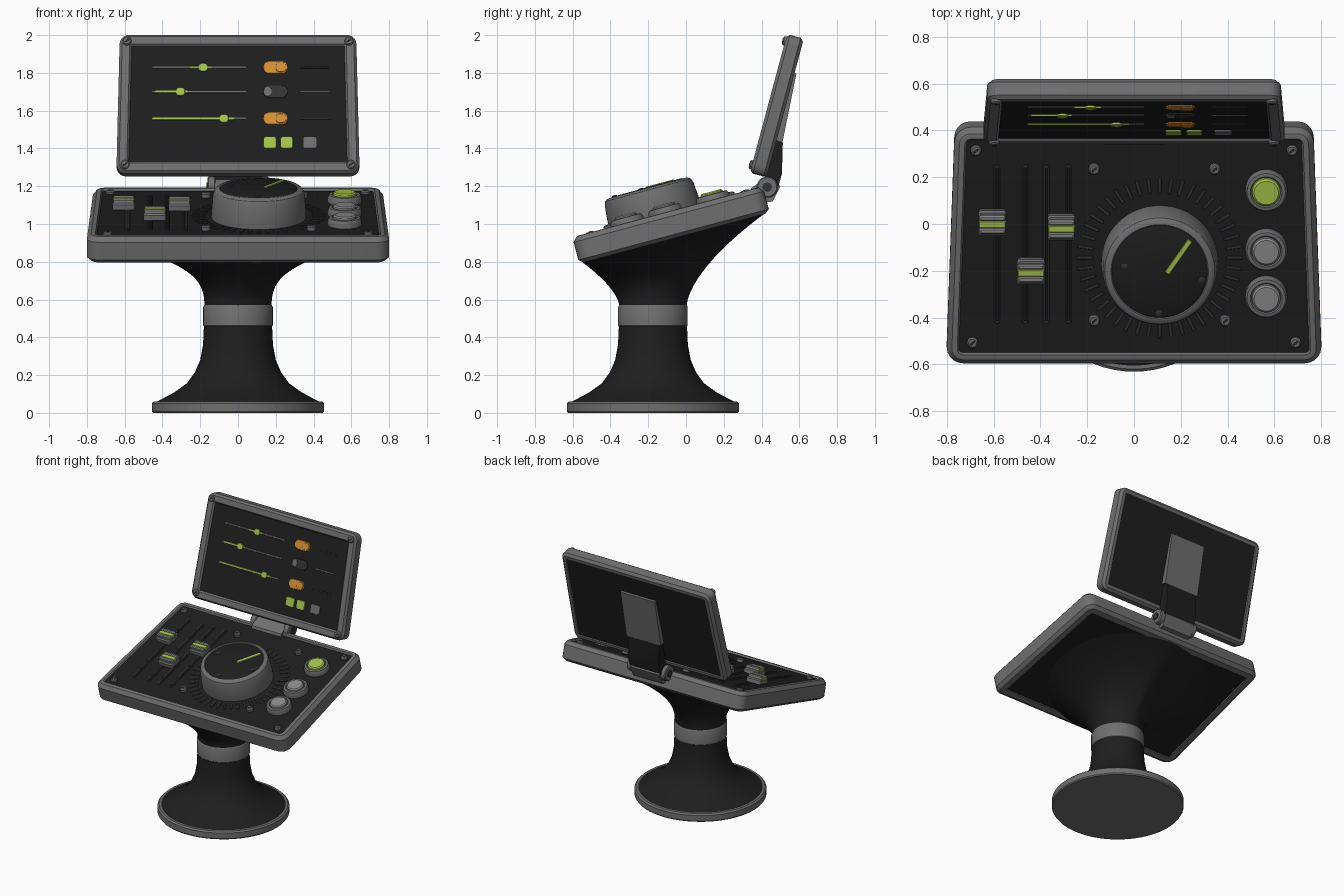
import bpy, bmesh, math
from mathutils import Matrix, Vector

cube = bpy.data.objects.get("Cube")
if cube:
    bpy.data.objects.remove(cube, do_unlink=True)


def material(name, rgb):
    m = bpy.data.materials.new(name)
    m.use_nodes = True
    m.diffuse_color = (*rgb, 1)
    bsdf = m.node_tree.nodes["Principled BSDF"]
    bsdf.inputs["Base Color"].default_value = (*rgb, 1)
    bsdf.inputs["Roughness"].default_value = 0.6
    return m


GREY = material("body_grey", (0.16, 0.16, 0.16))
BLACK = material("panel_black", (0.013, 0.013, 0.013))
DARK = material("dark_grey", (0.035, 0.035, 0.035))
LIGHT = material("light_grey", (0.26, 0.26, 0.26))
GREEN = material("lime_green", (0.38, 0.56, 0.07))
ORANGE = material("amber_orange", (0.68, 0.28, 0.03))


def loft(name, rings, mats, M=Matrix()):
    """Skin rings of points; mats = one material, or [cap, band..., cap]."""
    if not isinstance(mats, list):
        mats = [mats] * (len(rings) + 1)
    slots = list(dict.fromkeys(mats))
    bm = bmesh.new()
    vs = [[bm.verts.new(M @ Vector(p)) for p in ring] for ring in rings]
    n = len(rings[0])
    bm.faces.new(vs[0][::-1]).material_index = slots.index(mats[0])
    for a, b, m in zip(vs, vs[1:], mats[1:]):
        for i in range(n):
            j = (i + 1) % n
            bm.faces.new((a[i], a[j], b[j], b[i])).material_index = slots.index(m)
    bm.faces.new(vs[-1]).material_index = slots.index(mats[-1])
    bmesh.ops.recalc_face_normals(bm, faces=bm.faces)
    me = bpy.data.meshes.new(name)
    bm.to_mesh(me)
    bm.free()
    for m in slots:
        me.materials.append(m)
    ob = bpy.data.objects.new(name, me)
    bpy.context.collection.objects.link(ob)
    bpy.ops.object.select_all(action='DESELECT')
    ob.select_set(True)
    bpy.context.view_layer.objects.active = ob
    bpy.ops.object.shade_smooth_by_angle(angle=math.radians(32))
    return ob


def lathe(name, profile, mats, M=Matrix(), seg=48):
    ring = [(math.cos(k * math.tau / seg), math.sin(k * math.tau / seg)) for k in range(seg)]
    return loft(name, [[(r * c, r * s, z) for c, s in ring] for r, z in profile], mats, M)


def outline(front, back, half, r, off, z):
    """Rounded trapezoid, shrunk by off."""
    rr, pts = max(r - off, 0.003), []
    for q, (sx, sy) in enumerate(((1, 1), (-1, 1), (-1, -1), (1, -1))):
        w = (back if sy > 0 else front) - off - rr
        for k in range(6):
            a = (q + k / 5) * math.pi / 2
            pts.append((sx * w + rr * math.cos(a), sy * (half - off - rr) + rr * math.sin(a), z))
    return pts


def tray(name, front, back, half, r, steps, mats, M):
    return loft(name, [outline(front, back, half, r, o, z) for o, z in steps], mats, M)


def box(name, M, x, y, hx, hy, z0, z1, mat, r=0.005, bevel=0.002, turn=0):
    T = M @ Matrix.Translation((x, y, 0)) @ Matrix.Rotation(turn, 4, 'Z')
    return tray(name, hx, hx, hy, r, [(0, z0), (0, z1 - bevel), (bevel, z1)], mat, T)


def extrude_x(name, poly, half, mat, M=Matrix()):
    return loft(name, [[(x, y, z) for y, z in poly] for x in (-half, half)], mat, M)


def at(M, x, y, z=0):
    return M @ Matrix.Translation((x, y, z))


def screw(name, M, x, y, z=0, r=0.024):
    lathe(name, [(r, z - 0.02), (r, z + 0.008), (r * 0.75, z + 0.014)], GREY, at(M, x, y), 12)
    box(name + "_slot", M, x, y, r * 0.5, 0.004, z + 0.01, z + 0.016, DARK, 0.002, 0.001, 0.7)


# Pedestal
P = Matrix.Translation((0, -0.175, 0))
lathe("base_disc", [(0.45, 0), (0.456, 0.008), (0.456, 0.05), (0.445, 0.06)], GREY, P, 64)
lathe("column", [(0.44, 0.055), (0.40, 0.075), (0.335, 0.11), (0.27, 0.157), (0.228, 0.215),
                 (0.2, 0.28), (0.185, 0.36), (0.18, 0.47)], BLACK, P, 64)
lathe("neck_ring", [(0.178, 0.455), (0.184, 0.462), (0.184, 0.56), (0.178, 0.572)], GREY, P, 64)

# Flared neck blending into the tilted console
rings = []
for k in range(15):
    t, ring = k / 14, []
    for i in range(64):
        c, s = math.cos(i * math.tau / 64), math.sin(i * math.tau / 64)
        tx, ty = 0.6 * c, -0.065 + 0.485 * s
        tz = 0.795 + 0.268 * (ty + 0.5625)
        f = t ** (1.6 + 0.9 * abs(c))
        ring.append((0.178 * c * (1 - f) + tx * f, (-0.175 + 0.178 * s) * (1 - f) + ty * f,
                     0.565 + t * (tz - 0.565)))
    rings.append(ring)
loft("flared_neck", rings, BLACK)

# Console slab with recessed panel
C = Matrix.Translation((0, -0.098, 1.065)) @ Matrix.Rotation(math.radians(15), 4, 'X')
tray("console", 0.8, 0.768, 0.522, 0.07,
     [(0.07, -0.14), (0.065, -0.145), (0.025, -0.145), (0, -0.125), (0, -0.028),
      (0.022, -0.002), (0.03, 0), (0.045, 0), (0.052, -0.012)],
     [BLACK] + [GREY] * 8 + [BLACK], C)
for sx in (-1, 1):
    screw("console_screw", C, sx * 0.69, -0.425, -0.01)
    screw("console_screw", C, sx * 0.675, 0.425, -0.01)
for x, y in ((-0.17, 0.345), (0.345, 0.345), (-0.17, -0.325), (0.39, -0.325)):
    screw("dial_screw", C, x, y, 0)

# Dial with tick ring
K = at(C, 0.11, -0.07)
lathe("dial", [(0.25, -0.012), (0.25, 0.03), (0.243, 0.115), (0.235, 0.137), (0.22, 0.148),
               (0.208, 0.149), (0.204, 0.145), (0.19, 0.152)],
      [GREY] * 7 + [BLACK] * 2, K, 64)
box("dial_pointer", C, 0.19, -0.003, 0.011, 0.088, 0.148, 0.157, GREEN, turn=-0.6)
for x, y in ((-0.04, -0.045), (0.29, -0.105), (0.105, -0.25)):
    lathe("dial_rivet", [(0.014, 0.148), (0.014, 0.155), (0.01, 0.157)], DARK, at(C, x, y), 12)
for k in range(44):
    a = k * math.tau / 44
    box("dial_tick", K, 0.32 * math.cos(a), 0.02 + 0.32 * math.sin(a), 0.035, 0.007,
        -0.014, -0.007, DARK, turn=a)

# Slider slots and handles
for x in (-0.585, -0.465, -0.375, -0.28):
    box("slider_slot", C, x, 0.01, 0.013, 0.35, -0.014, -0.007, DARK, 0.012)
    box("slider_groove", C, x, 0.01, 0.006, 0.34, -0.014, -0.005, BLACK, 0.006)
for x, y in ((-0.605, 0.11), (-0.44, -0.105), (-0.31, 0.09)):
    box("slider_handle", C, x, y, 0.059, 0.056, -0.005, 0.03, GREY, 0.012, 0.008)
    for s in (-1, 1):
        box("slider_ridge", C, x, y + s * 0.028, 0.055, 0.012, 0.02, 0.05, LIGHT, 0.006, 0.006)
    box("slider_stripe", C, x, y, 0.058, 0.016, 0.02, 0.044, GREEN, 0.004, 0.004)

# Push buttons
for y, cap in ((0.25, GREEN), (-0.012, LIGHT), (-0.22, LIGHT)):
    lathe("push_button", [(0.09, -0.014), (0.09, 0.012), (0.082, 0.028), (0.068, 0.03), (0.062, 0.022),
                          (0.06, 0.036), (0.052, 0.043)], [GREY] * 5 + [cap] * 3, at(C, 0.565, y))

# Screen housing
S = Matrix.Translation((0, 0.4365, 1.638)) @ Matrix.Rotation(math.radians(75), 4, 'X')
tray("screen", 0.643, 0.627, 0.38, 0.05,
     [(0.045, -0.086), (0.04, -0.092), (0.018, -0.092), (0, -0.075), (0, -0.016), (0.014, 0),
      (0.054, 0), (0.064, -0.012)], [BLACK] + [GREY] * 7 + [BLACK], S)
for sx in (-1, 1):
    screw("screen_screw", S, sx * 0.588, 0.342, 0)
    screw("screen_screw", S, sx * 0.598, -0.336, 0)


def bar(name, x0, x1, y, hy, mat, top=-0.006, r=0.003):
    box(name, S, (x0 + x1) / 2, y, (x1 - x0) / 2, hy, -0.014, top, mat, r, 0.001)


# Display sliders, toggles and tiles
rows = ((0.2, -0.255, -0.14, -0.185, ORANGE), (0.067, -0.44, -0.265, -0.305, DARK),
        (-0.08, -0.455, -0.02, -0.075, ORANGE))
for y, a, b, knob, tone in rows:
    bar("display_track", -0.455, 0.045, y, 0.005, GREY, -0.008)
    bar("display_level", a, b, y, 0.006, GREEN)
    bar("display_knob", knob - 0.024, knob + 0.024, y, 0.022, GREEN, -0.003, 0.018)
    bar("toggle", 0.135, 0.262, y, 0.033, tone, -0.006, 0.03)
    if tone is DARK:
        bar("toggle_knob", 0.137, 0.178, y, 0.027, GREY, -0.003, 0.018)
    else:
        bar("toggle_knob", 0.2, 0.255, y, 0.025, tone, -0.001, 0.02)
    bar("display_label", 0.33, 0.485, y, 0.004, GREY if tone is DARK else DARK, -0.008)
for x0, x1, tone in ((0.135, 0.203, GREEN), (0.225, 0.29, GREEN), (0.343, 0.418, GREY)):
    bar("display_tile", x0, x1, -0.212, 0.032, tone, -0.004, 0.012)

# Rear bracket and hinge
extrude_x("bracket_plate", [(-0.18, -0.08), (0.19, -0.08), (0.19, -0.102), (-0.18, -0.125)], 0.145, GREY, S)
extrude_x("bracket_cover", [(-0.18, -0.08), (-0.18, -0.127), (-0.34, -0.165), (-0.41, -0.165),
                            (-0.41, -0.08)], 0.13, BLACK, S)
extrude_x("hinge_base", [(0.335, 1.15), (0.345, 1.19), (0.41, 1.235), (0.47, 1.235), (0.5, 1.2),
                         (0.46, 1.12), (0.40, 1.11)], 0.125, GREY)
for x in (-0.14, 0.14):
    H = Matrix.Translation((x, 0.43, 1.195)) @ Matrix.Rotation(math.pi / 2, 4, 'Y')
    lathe("hinge_knuckle", [(0.05, -0.022), (0.056, -0.016), (0.056, 0.016), (0.05, 0.022)], GREY, H, 24)
    lathe("hinge_pin", [(0.025, -0.028), (0.025, 0.028)], DARK, H, 12)
